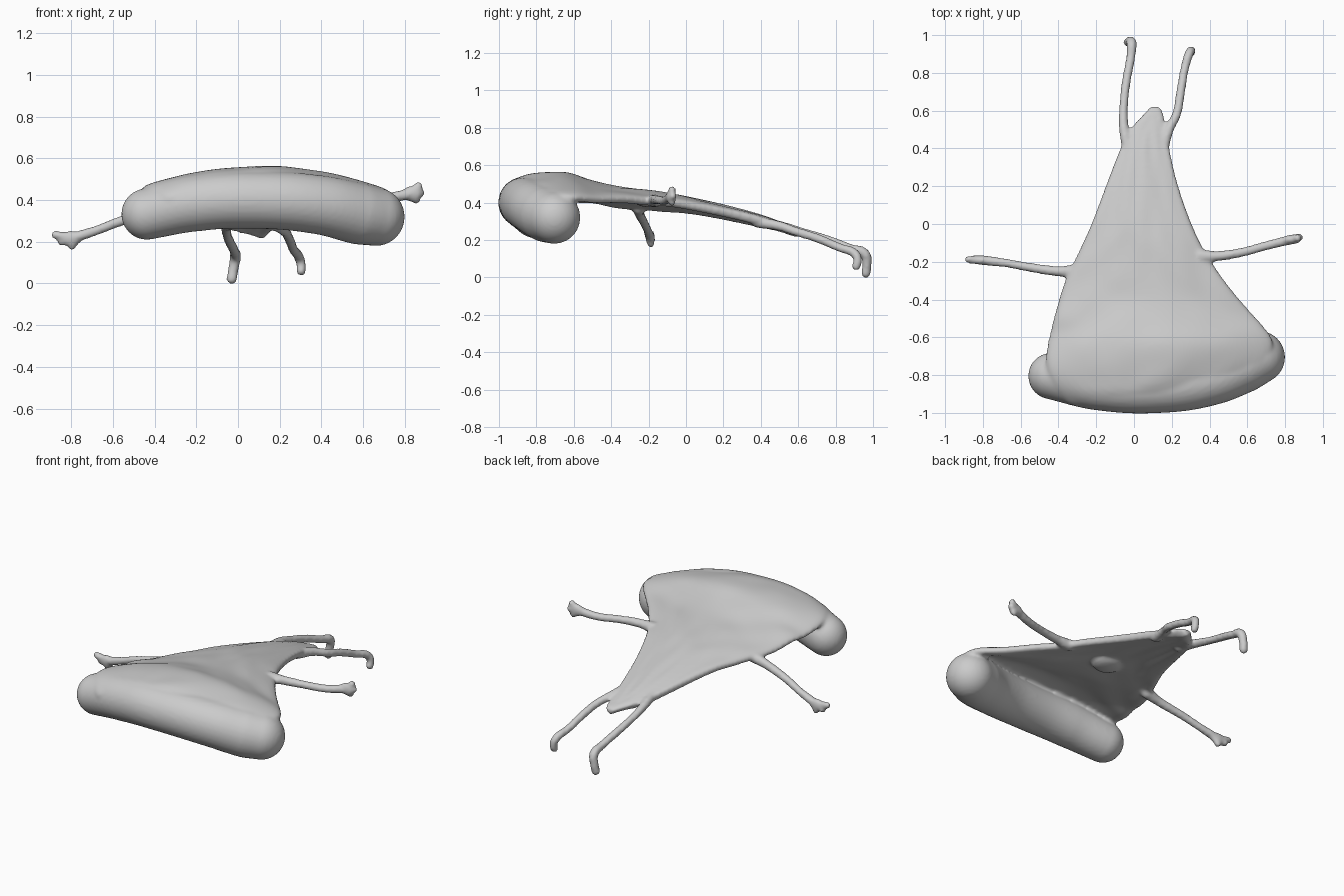
import bpy, bmesh, random, math

if "Cube" in bpy.data.objects:
    bpy.data.objects.remove(bpy.data.objects["Cube"])

random.seed(4)
parts = []


def keep(obj):
    parts.append(obj)
    return obj


def blob(name, centre, size):
    """Closed ellipsoid."""
    bpy.ops.mesh.primitive_uv_sphere_add(segments=32, ring_count=20, radius=1, location=centre)
    obj = bpy.context.object
    obj.name = name
    obj.scale = size
    return keep(obj)


def tube(name, points):
    """Smooth round tube through (x, y, z, radius) points with rounded ends."""
    cu = bpy.data.curves.new(name, 'CURVE')
    cu.dimensions = '3D'
    cu.bevel_depth = 1.0
    cu.bevel_resolution = 12
    cu.use_fill_caps = True
    sp = cu.splines.new('BEZIER')
    sp.bezier_points.add(len(points) - 1)
    for bp, (x, y, z, r) in zip(sp.bezier_points, points):
        bp.co = (x, y, z)
        bp.radius = r
        bp.handle_left_type = bp.handle_right_type = 'AUTO'
    obj = bpy.data.objects.new(name, cu)
    bpy.context.collection.objects.link(obj)
    keep(obj)
    for x, y, z, r in (points[0], points[-1]):
        blob(name + "_end", (x, y, z), (r, r, r))


# Thick roll along the front
tube("front_roll", [(-.437, -.805, .333, .123), (-.2, -.85, .385, .135), (.1, -.865, .40, .137),
                    (.4, -.82, .376, .142), (.58, -.745, .335, .148), (.66, -.705, .32, .14)])

# Arched cloak: y, left x, right x, middle z, left edge z, right edge z
stations = [(-.96, -.34, .34, .46, .385, .385), (-.90, -.40, .47, .512, .43, .42),
            (-.84, -.44, .58, .527, .44, .43),
            (-.75, -.475, .71, .54, .44, .425), (-.64, -.465, .755, .546, .42, .41),
            (-.57, -.445, .715, .52, .41, .41), (-.5, -.43, .65, .49, .41, .41),
            (-.4, -.40, .56, .467, .39, .41), (-.3, -.37, .48, .455, .38, .41),
            (-.2, -.32, .41, .44, .37, .405), (-.1, -.27, .35, .425, .365, .395),
            (0, -.225, .305, .405, .36, .38), (.2, -.15, .23, .36, .325, .345),
            (.4, -.075, .185, .31, .29, .30), (.51, -.02, .155, .27, .26, .26),
            (.565, .06, .148, .25, .245, .245), (.625, .10, .125, .232, .23, .23)]
COLS = 12
bm = bmesh.new()
rows = []
for y, xl, xr, zm, zl, zr in stations:
    row = []
    for i in range(COLS + 1):
        t = i / COLS
        u = 2 * t - 1
        z = zl + (zr - zl) * t + (zm - (zl + zr) / 2) * (1 - u * u)
        row.append(bm.verts.new((xl + (xr - xl) * t, y, z + random.uniform(-.009, .009))))
    rows.append(row)
for a, b in zip(rows, rows[1:]):
    for i in range(COLS):
        bm.faces.new((a[i], a[i + 1], b[i + 1], b[i]))
me = bpy.data.meshes.new("cloak")
bm.to_mesh(me)
bm.free()
cloak = keep(bpy.data.objects.new("cloak", me))
bpy.context.collection.objects.link(cloak)
sol = cloak.modifiers.new("thickness", 'SOLIDIFY')
sol.thickness = .05
sol.offset = 0
sub = cloak.modifiers.new("smooth", 'SUBSURF')
sub.levels = sub.render_levels = 2

# Belly bump on the underside
blob("belly", (.04, -.19, .41), (.09, .09, .035))

# Arms
tube("left_arm", [(-.31, -.25, .37, .035), (-.40, -.25, .345, .027), (-.56, -.228, .30, .024),
                  (-.67, -.208, .258, .023), (-.77, -.195, .225, .026)])
tube("right_arm", [(.35, -.17, .41, .035), (.44, -.17, .415, .027), (.57, -.15, .415, .024),
                   (.70, -.115, .41, .024), (.82, -.085, .428, .026)])

# Hands: flat palm with three stubby fingers
hands = {"left_hand": ((-.80, -.192, .216), [(-.876, -.188, .234), (-.845, -.185, .200), (-.797, -.188, .18)]),
         "right_hand": ((.835, -.082, .431), [(.866, -.075, .468), (.876, -.07, .434), (.855, -.075, .402)])}
for name, (palm, tips) in hands.items():
    blob(name, palm, (.05, .026, .038))
    for tip in tips:
        tube(name + "_finger", [(*palm, .024), (*tip, .021)])

# Legs with feet bent down
tube("left_leg", [(-.03, .38, .295, .03), (-.053, .50, .277, .026), (-.055, .62, .243, .023),
                  (-.04, .76, .20, .024), (-.018, .88, .155, .024), (-.013, .957, .125, .028),
                  (-.022, .967, .07, .025), (-.03, .962, .022, .026)])
tube("right_leg", [(.15, .38, .295, .03), (.185, .50, .275, .026), (.225, .58, .248, .024),
                   (.247, .70, .21, .024), (.268, .82, .16, .023), (.293, .905, .125, .025),
                   (.303, .918, .09, .023), (.303, .91, .06, .024)])

# Fuse everything into one soft skin
bpy.ops.object.select_all(action='DESELECT')
for p in parts:
    p.select_set(True)
bpy.context.view_layer.objects.active = cloak
bpy.ops.object.convert(target='MESH')
bpy.ops.object.join()
body = bpy.context.object
body.name = "cloaked_body"
rm = body.modifiers.new("fuse", 'REMESH')
rm.mode = 'VOXEL'
rm.voxel_size = .011
rm.use_smooth_shade = True
sm = body.modifiers.new("soften", 'SMOOTH')
sm.factor = .5
sm.iterations = 6
